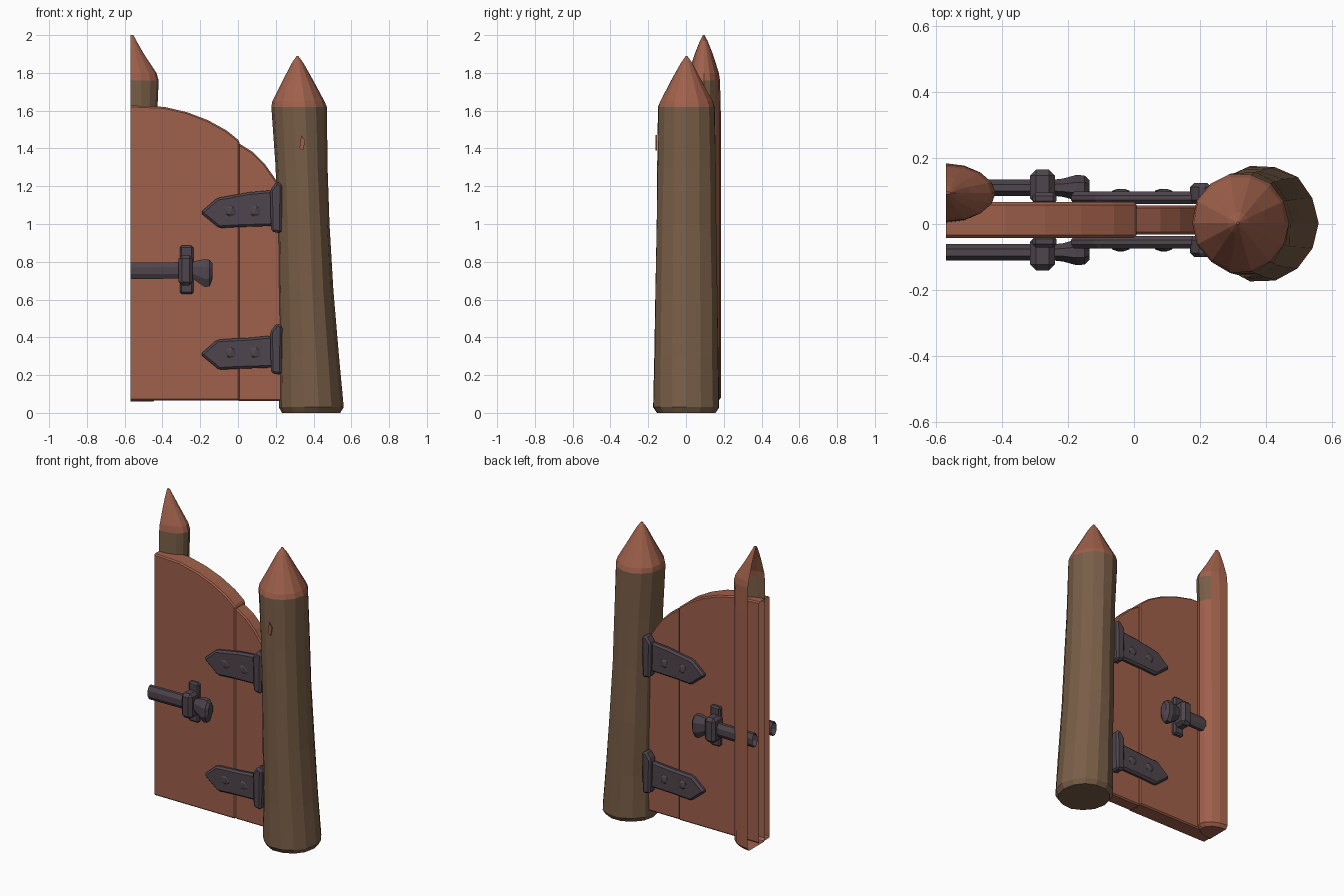
import bpy, bmesh, math, random
from mathutils import Vector

if "Cube" in bpy.data.objects:
    bpy.data.objects.remove(bpy.data.objects["Cube"])

random.seed(4)
LEFT = -0.57          # plane where the gate half is cut open


def material(name, rgb):
    m = bpy.data.materials.new(name)
    m.diffuse_color = (*rgb, 1)
    m.use_nodes = True
    m.node_tree.nodes["Principled BSDF"].inputs["Base Color"].default_value = m.diffuse_color
    return m


RED = material("red wood", (0.35, 0.118, 0.07))
BARK = material("brown bark", (0.19, 0.112, 0.063))
IRON = material("dark iron", (0.078, 0.06, 0.074))


def finish(name, bm, mats, bevel=0, cut=False):
    bmesh.ops.recalc_face_normals(bm, faces=bm.faces)
    if cut:           # leave the cut plane open
        ends = [f for f in bm.faces if all(abs(v.co.x - LEFT) < 0.001 for v in f.verts)]
        bmesh.ops.delete(bm, geom=ends, context='FACES')
    mesh = bpy.data.meshes.new(name)
    bm.to_mesh(mesh)
    bm.free()
    for m in mats:
        mesh.materials.append(m)
    ob = bpy.data.objects.new(name, mesh)
    bpy.context.collection.objects.link(ob)
    if bevel:
        b = ob.modifiers.new("worn edges", 'BEVEL')
        b.width, b.segments, b.limit_method = bevel, 1, 'ANGLE'
    return ob


def loft(rings, closed=True):
    """Skin a list of point rings and cap both ends."""
    bm = bmesh.new()
    loops = [[bm.verts.new(p) for p in r] for r in rings]
    n = len(loops[0])
    for a, b in zip(loops, loops[1:]):
        for i in range(n if closed else n - 1):
            j = (i + 1) % n
            bm.faces.new((a[i], a[j], b[j], b[i]))
    bm.faces.new(loops[0])
    bm.faces.new(loops[-1])
    return bm


def prism(name, outline, y0, y1, mat, bevel, cut=False):
    """Extrude an x-z outline from y0 to y1."""
    bm = loft([[(x, y, z) for x, z in outline] for y in (y0, y1)])
    return finish(name, bm, [mat], bevel, cut)


def box(x0, x1, z0, z1):
    return [(x0, z0), (x1, z0), (x1, z1), (x0, z1)]


# Main post: leaning, hand-hewn log with a sharpened tip (z, centre x, rx, ry)
PROFILE = [(0.0, 0.39, 0.155, 0.16), (0.03, 0.39, 0.173, 0.18), (0.3, 0.379, 0.158, 0.176),
           (0.65, 0.361, 0.147, 0.172), (1.0, 0.349, 0.139, 0.165), (1.3, 0.338, 0.139, 0.161),
           (1.62, 0.324, 0.148, 0.155), (1.65, 0.322, 0.139, 0.145), (1.76, 0.319, 0.08, 0.083),
           (1.85, 0.316, 0.032, 0.033), (1.89, 0.315, 0.004, 0.004)]
SIDES = 14
wobble = [random.uniform(0.97, 1.02) for _ in range(SIDES)]
rings = []
for z, cx, rx, ry in PROFILE:
    ring = []
    for i in range(SIDES):
        a = 2 * math.pi * i / SIDES
        k = wobble[i] * random.uniform(0.985, 1.015)
        ring.append((cx + rx * k * math.cos(a), ry * k * math.sin(a) + 0.003, z))
    rings.append(ring)
bm = loft(rings)
for f in bm.faces:
    f.material_index = 1 if f.calc_center_median().z > 1.625 else 0
finish("main_post", bm, [BARK, RED])

# Centre post: half log behind the door, open on the cut plane (z, centre x, rx, ry)
rings = []
for z, cx, rx, ry in [(0.06, 0, 0.12, 0.075), (0.08, 0, 0.142, 0.09), (1.6, 0, 0.143, 0.09),
                      (1.76, 0, 0.15, 0.086), (1.8, 0, 0.138, 0.08), (1.9, 0, 0.072, 0.048),
                      (1.97, 0, 0.032, 0.02), (2.0, 0, 0.016, 0.004)]:
    rings.append([(LEFT + rx * math.cos(a), 0.094 + ry * math.sin(a), z)
                  for a in (math.pi * (i / 8 - 0.5) for i in range(9))])
bm = loft(rings, closed=False)
for f in bm.faces:
    c = f.calc_center_median()
    f.material_index = 1 if 1.6 < c.z < 1.77 and c.y < 0.16 else 0
finish("centre_post", bm, [RED, BARK])

# Door planks under an arched top
prism("wide_plank", [(LEFT, 0.065), (0.008, 0.065), (0.008, 1.44), (-0.06, 1.495), (-0.16, 1.55),
                     (-0.27, 1.592), (-0.39, 1.62), (LEFT, 1.628)], -0.042, 0.066, RED, 0.008, True)
prism("narrow_plank", [(0.0, 0.062), (0.27, 0.062), (0.27, 1.12), (0.19, 1.25), (0.14, 1.32),
                       (0.08, 1.38), (0.0, 1.43)], -0.032, 0.056, RED, 0.008)

# Bare chip in the bark
prism("bark_chip", [(0.325, 1.4), (0.345, 1.39), (0.355, 1.44), (0.335, 1.47)],
      -0.161, -0.153, RED, 0)

# Ironwork on both faces of the door: s is the outward direction, y the door surface
for side, s, y in (("front", -1, -0.036), ("back", 1, 0.06)):
    for level, z in (("upper", 1.06), ("lower", 0.31)):
        # pointed strap, slightly raised towards the post
        rise = 0.02 if level == "upper" else 0
        prism(f"{level}_{side}_hinge_strap",
              [(-0.2, z), (-0.1, z - 0.082), (0.0, z - 0.076), (0.19, z - 0.07),
               (0.19, z + 0.1 + rise), (0.06, z + 0.088 + rise), (-0.11, z + 0.078)],
              y, y + s * 0.038, IRON, 0.012)
        # upright hinge plate against the post
        prism(f"{level}_{side}_hinge_plate",
              [(0.175, z - 0.1), (0.23, z - 0.11), (0.235, z + 0.15), (0.205, z + 0.165),
               (0.17, z + 0.12)], y, y + s * 0.064, IRON, 0.012)
        # hammered rivet lumps
        for i, x in enumerate((-0.04, 0.09)):
            bm = bmesh.new()
            bmesh.ops.create_icosphere(bm, subdivisions=1, radius=1)
            for v in bm.verts:
                v.co = Vector((x + v.co.x * 0.035, y + s * 0.033 + v.co.y * 0.016,
                               z + 0.008 + v.co.z * 0.035))
            finish(f"{level}_{side}_rivet_{i + 1}", bm, [IRON])

    # latch bar with a swollen end knob (x, half depth, half height, z)
    cy = y + s * 0.05
    rings = []
    for x, d, h, z in [(LEFT, 0.027, 0.047, 0.752), (-0.24, 0.027, 0.047, 0.755),
                       (-0.215, 0.03, 0.062, 0.75), (-0.175, 0.042, 0.08, 0.74),
                       (-0.15, 0.04, 0.076, 0.74), (-0.135, 0.024, 0.045, 0.75)]:
        rings.append([(x, cy + d * math.cos(a), z + h * math.sin(a))
                      for a in (math.pi / 4 * (i + 0.5) for i in range(8))])
    finish(f"{side}_latch_bar", loft(rings), [IRON], 0, True)

    # bracket: wall plate with a raised keeper around the bar
    prism(f"{side}_bracket_plate", box(-0.308, -0.235, 0.63, 0.885), y, y + s * 0.035, IRON, 0.01)
    prism(f"{side}_bracket_keeper", box(-0.315, -0.24, 0.675, 0.835), y, y + s * 0.105, IRON, 0.018)
